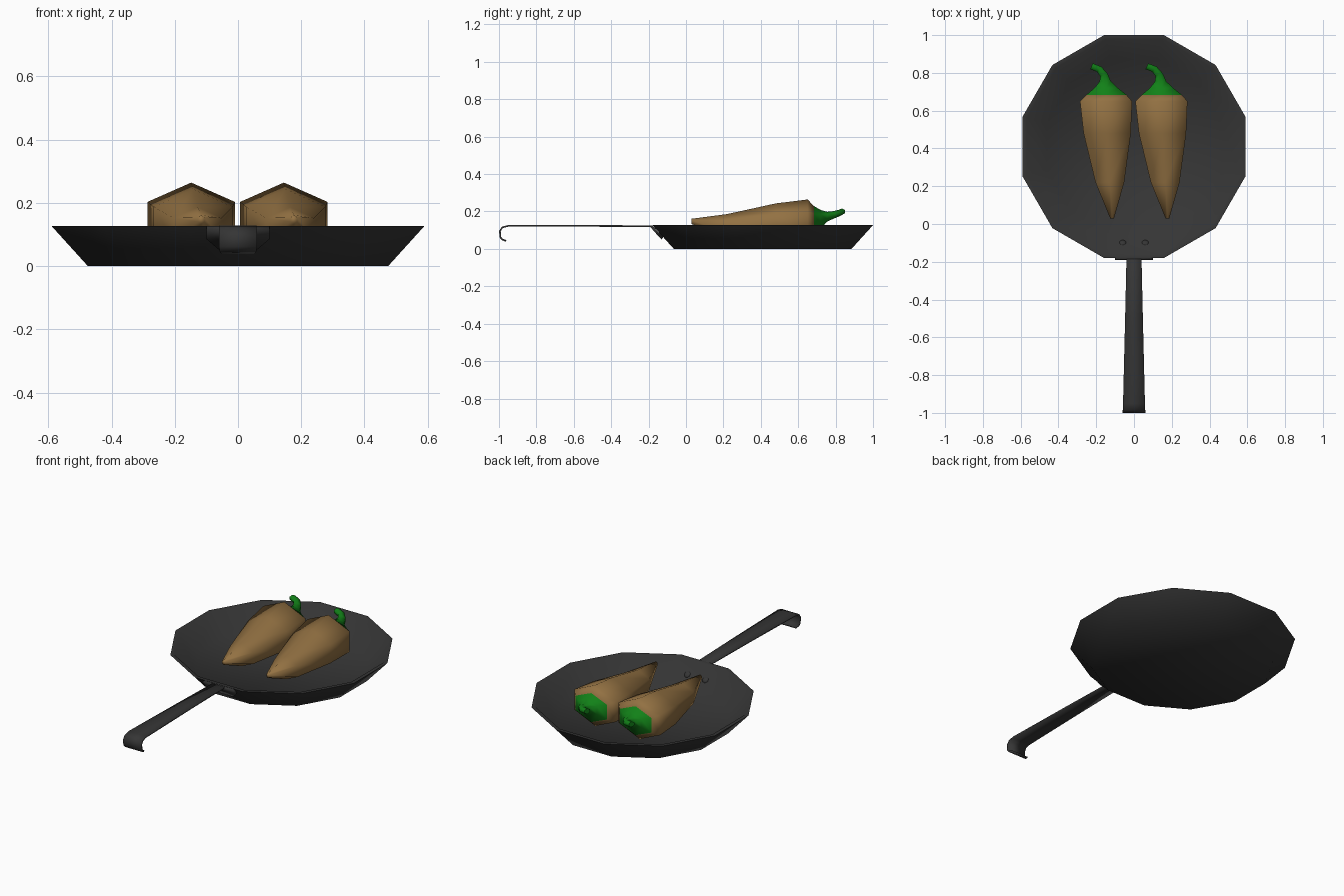
import bpy, bmesh, math
from mathutils import Matrix

if "Cube" in bpy.data.objects:
    bpy.data.objects.remove(bpy.data.objects["Cube"])


def material(name, rgb):
    m = bpy.data.materials.new(name)
    m.diffuse_color = (*rgb, 1)
    m.use_nodes = True
    m.node_tree.nodes["Principled BSDF"].inputs["Base Color"].default_value = m.diffuse_color
    return m


IRON = material("dark iron", (0.036, 0.036, 0.036))
BROWN = material("roasted brown", (0.29, 0.165, 0.055))
GREEN = material("stem green", (0.006, 0.22, 0.009))


def finish(name, bm, mat, angle):
    bmesh.ops.recalc_face_normals(bm, faces=bm.faces)
    me = bpy.data.meshes.new(name)
    bm.to_mesh(me)
    bm.free()
    me.materials.append(mat)
    ob = bpy.data.objects.new(name, me)
    bpy.context.collection.objects.link(ob)
    bpy.ops.object.select_all(action='DESELECT')
    ob.select_set(True)
    bpy.context.view_layer.objects.active = ob
    bpy.ops.object.shade_smooth_by_angle(angle=math.radians(angle))
    return ob


def loft(name, rings, mat, angle=180):
    """Skin a list of equal-length point rings and cap both ends."""
    bm = bmesh.new()
    rows = [[bm.verts.new(p) for p in r] for r in rings]
    n = len(rows[0])
    for a, b in zip(rows, rows[1:]):
        for i in range(n):
            j = (i + 1) % n
            bm.faces.new((a[i], a[j], b[j], b[i]))
    bm.faces.new(rows[0])
    bm.faces.new(rows[-1])
    return finish(name, bm, mat, angle)


def ribbon(name, rows, mat, thickness):
    """Strip of sheet metal from (y, z, half width) stations."""
    bm = bmesh.new()
    pairs = [(bm.verts.new((-w, y, z)), bm.verts.new((w, y, z))) for y, z, w in rows]
    for a, b in zip(pairs, pairs[1:]):
        bm.faces.new((a[0], a[1], b[1], b[0]))
    ob = finish(name, bm, mat, 40)
    mod = ob.modifiers.new("thickness", 'SOLIDIFY')
    mod.thickness = thickness
    mod.offset = 0
    return ob


# Pan: twelve-sided dish, outer wall up, over the rim and down to the floor
CY, SIDES = 0.41, 12


def pan_ring(apothem, z):
    r = apothem / math.cos(math.pi / SIDES)
    angles = [math.tau * (k + 0.5) / SIDES for k in range(SIDES)]
    return [(r * math.cos(a), CY + r * math.sin(a), z) for a in angles]


loft("pan", [pan_ring(a, z) for a, z in
             [(0.475, 0), (0.59, 0.127), (0.568, 0.127), (0.462, 0.018)]], IRON, 60)

# Handle strip with a hooked end, and the bracket on the outer wall
ribbon("handle", [(-0.125, 0.06, 0.04), (-0.188, 0.121, 0.04), (-0.5, 0.123, 0.047),
                  (-0.95, 0.123, 0.058), (-0.982, 0.115, 0.059), (-0.995, 0.095, 0.06),
                  (-0.993, 0.063, 0.06), (-0.982, 0.05, 0.058), (-0.962, 0.043, 0.053)],
       IRON, 0.009)
ribbon("handle_bracket", [(-0.186, 0.122, 0.1), (-0.158, 0.09, 0.1),
                          (-0.127, 0.056, 0.06)], IRON, 0.014)

# Rivets on the inner wall
for side in (-1, 1):
    bm = bmesh.new()
    bmesh.ops.create_uvsphere(bm, u_segments=10, v_segments=6, radius=0.02)
    bmesh.ops.transform(bm, verts=bm.verts, matrix=Matrix.Translation((side * 0.06, -0.1, 0.063))
                        @ Matrix.Rotation(math.radians(-46), 4, 'X')
                        @ Matrix.Diagonal((1, 1, 0.5, 1)))
    finish("rivet", bm, IRON, 60)


# Peppers: hexagonal rings along a slightly bent axis
def pepper_ring(x, y, z, half_w, half_h, heading=0, dx=0):
    """Ring facing +y, turned towards -x by heading degrees."""
    h, rx = math.radians(heading), half_w / math.sin(math.pi / 3)
    pts = []
    for k in range(6):
        a = k * math.tau / 6
        s = rx * math.sin(a)
        pts.append((x + dx + s * math.cos(h), y + s * math.sin(h), z + half_h * math.cos(a)))
    return pts


body = [(-0.116, 0.03, 0.147, 0.01, 0.014), (-0.128, 0.22, 0.118, 0.076, 0.068),
        (-0.142, 0.48, 0.132, 0.125, 0.111), (-0.148, 0.65, 0.142, 0.138, 0.122),
        (-0.146, 0.685, 0.142, 0.105, 0.086)]
cap = [(-0.146, 0.684, 0.142, 0.106, 0.087), (-0.147, 0.72, 0.158, 0.062, 0.05),
       (-0.152, 0.755, 0.172, 0.03, 0.026), (-0.16, 0.79, 0.182, 0.021, 0.02, 20),
       (-0.185, 0.82, 0.192, 0.018, 0.018, 50), (-0.225, 0.835, 0.199, 0.017, 0.017, 65)]
for dx in (0, 0.293):
    loft("pepper_body", [pepper_ring(*r, dx=dx) for r in body], BROWN)
    loft("pepper_stem", [pepper_ring(*r, dx=dx) for r in cap], GREEN, 70)
